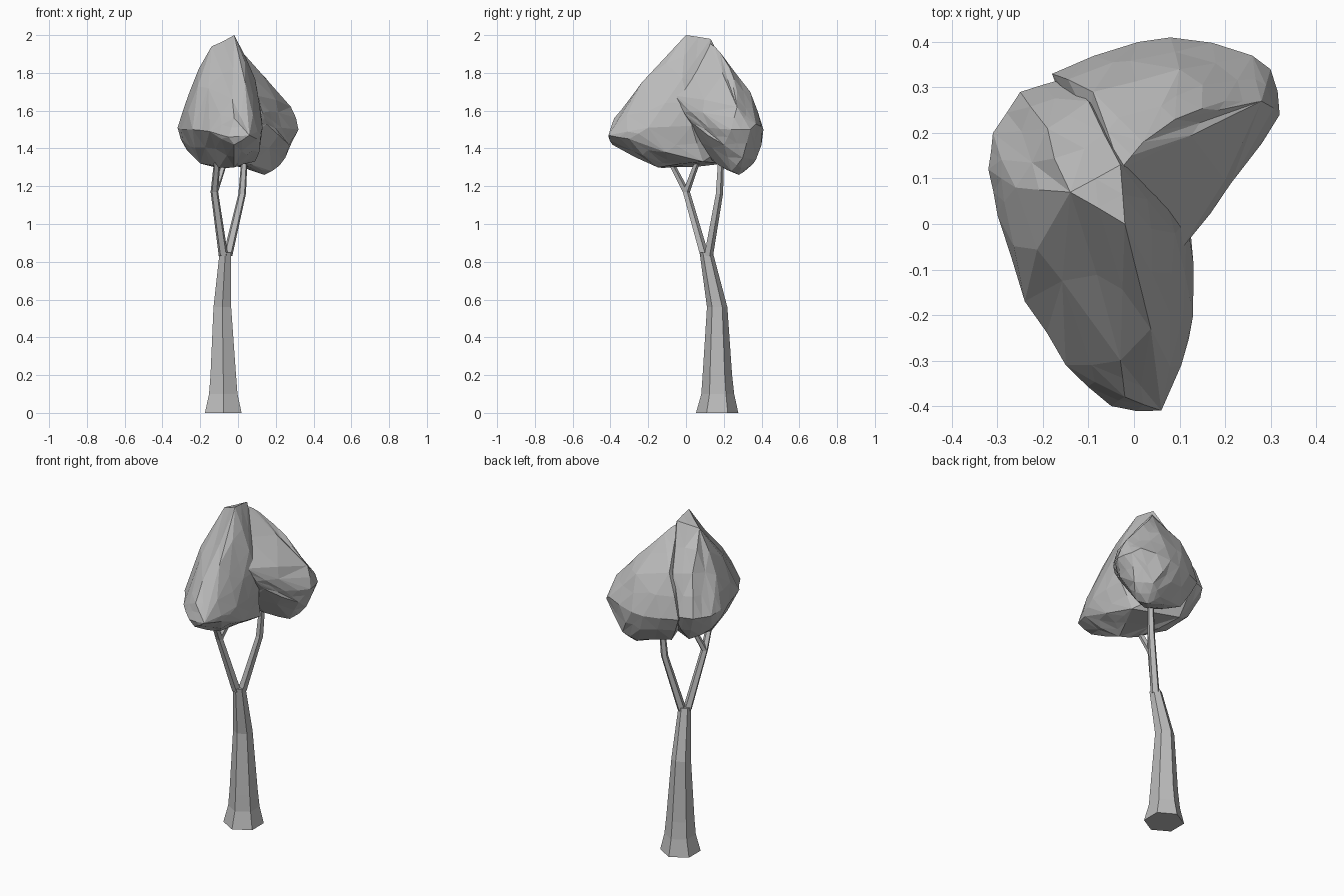
import bpy
import bmesh
import random
from math import cos, sin, pi
from mathutils import Vector

random.seed(4)
cube = bpy.data.objects.get("Cube")
if cube:
    bpy.data.objects.remove(cube)

# One plain grey for the whole tree
grey = bpy.data.materials.new("plain grey")
grey.use_nodes = True
colour = (0.5, 0.5, 0.5, 1)
grey.diffuse_color = colour
grey.node_tree.nodes["Principled BSDF"].inputs["Base Color"].default_value = colour


def make_object(name, bm):
    """Turn a bmesh into a flat-shaded object."""
    bmesh.ops.recalc_face_normals(bm, faces=bm.faces)
    mesh = bpy.data.meshes.new(name)
    bm.to_mesh(mesh)
    bm.free()
    mesh.materials.append(grey)
    obj = bpy.data.objects.new(name, mesh)
    bpy.context.collection.objects.link(obj)
    return obj


def tapered_limb(name, stations, sides):
    """Loft level rings through stations of (x, y, z, radius)."""
    bm = bmesh.new()
    rings = []
    for x, y, z, radius in stations:
        ring = []
        for i in range(sides):
            angle = 2 * pi * i / sides + pi / 2
            ring.append(bm.verts.new((x + radius * cos(angle), y + radius * sin(angle), z)))
        rings.append(ring)
    for low, high in zip(rings, rings[1:]):
        for i in range(sides):
            j = (i + 1) % sides
            bm.faces.new((low[i], low[j], high[j], high[i]))
    bm.faces.new(rings[0][::-1])
    bm.faces.new(rings[-1])
    return make_object(name, bm)


def leafy_mass(name, points_cm):
    """Wrap a hull round points, then break it into small, slightly rounded facets."""
    bm = bmesh.new()
    for point in points_cm:
        bm.verts.new(Vector(point) / 100)
    hull = bmesh.ops.convex_hull(bm, input=bm.verts)
    loose = [v for v in hull["geom_interior"] if isinstance(v, bmesh.types.BMVert)]
    bmesh.ops.delete(bm, geom=loose, context="VERTS")
    bmesh.ops.triangulate(bm, faces=bm.faces)
    bm.normal_update()
    corners = set(bm.verts)
    # Split only the longer edges, moving each new point a little in or out
    long_edges = [e for e in bm.edges if e.calc_length() > 0.08]
    bulge = {}
    for edge in long_edges:
        normal = (edge.verts[0].normal + edge.verts[1].normal).normalized()
        middle = (edge.verts[0].co + edge.verts[1].co) / 2
        bulge[middle.to_tuple(4)] = normal * edge.calc_length() * random.uniform(-0.03, 0.06)
    bmesh.ops.subdivide_edges(bm, edges=long_edges, cuts=1)
    for vert in bm.verts:
        if vert not in corners:
            vert.co += bulge.get(vert.co.to_tuple(4), Vector())
    bmesh.ops.triangulate(bm, faces=bm.faces)
    return make_object(name, bm)


# Trunk with a flared foot and a bend
tapered_limb("trunk", [
    (-0.078, 0.165, 0, 0.112),
    (-0.078, 0.168, 0.1, 0.087),
    (-0.078, 0.166, 0.2, 0.078),
    (-0.083, 0.165, 0.56, 0.054),
    (-0.067, 0.107, 0.85, 0.035),
], 6)

# Branches: a forked one to the front, a single one to the back
fork = (-0.125, 0, 1.17, 0.021)
tapered_limb("front_branch", [(-0.077, 0.097, 0.83, 0.026), fork], 5)
tapered_limb("front_fork", [fork, (-0.108, -0.1, 1.36, 0.017)], 5)
tapered_limb("inner_fork", [fork, (-0.06, 0.07, 1.36, 0.015)], 5)
tapered_limb("back_branch", [
    (-0.055, 0.117, 0.83, 0.026),
    (0.022, 0.175, 1.16, 0.021),
    (0.035, 0.185, 1.36, 0.017),
], 5)

# Main mass of the crown, in centimetres
crown = leafy_mass("crown", [
    # peak and front ridge
    (-2, 0, 200), (-3, 13, 198), (-14, 7, 194), (1, -7, 189),
    (1, -14, 179), (-3, -30, 166), (-2, -38, 156), (9, -2, 177), (8, -20, 168),
    # widest outline
    (6, -41, 147), (-5, -40, 146), (-15, -31, 149), (-24, -17, 150),
    (-30, 2, 150), (-32, 12, 151), (-31, 20, 150), (-25, 29, 150),
    (-15, 32, 150), (12, 3, 152), (13, -20, 151), (10, -30, 145),
    # shoulders
    (-26, 8, 169), (-19, 21, 173), (-10, 27, 173),
    # underside
    (-2, -39, 142), (-3, -26, 136), (-2, -15, 130), (-10, -9, 130),
    (-20, 4, 132), (5, -10, 134), (-16, 20, 132), (9, 9, 133),
    (-27, 14, 139),
])

# Back mass reaching out to one side
back_mass = leafy_mass("crown_back", [
    # falling ridge
    (-3, 12, 196), (2, 18, 191), (9, 23, 183), (20, 27, 170),
    (28, 27, 162), (10, 34, 170), (-9, 29, 174),
    # widest outline
    (32, 24, 150), (30, 34, 150), (26, 37, 153), (8, 41, 150),
    (1, 40, 149), (-18, 33, 149), (23, 12, 151), (15, 4, 153),
    # side web towards the front
    (10, -6, 168), (13, -1, 159),
    # underside
    (14, 28, 126), (18, 24, 128), (9, 33, 130), (25, 30, 135),
    (27, 20, 142), (7, 20, 130), (17, 37, 134), (-10, 28, 133),
    # root inside the main mass
    (-12, 14, 150), (-5, 10, 137),
])

# Merge both masses into one crown
union = crown.modifiers.new("union", "BOOLEAN")
union.operation = "UNION"
union.solver = "EXACT"
union.object = back_mass
bpy.context.view_layer.objects.active = crown
bpy.ops.object.modifier_apply(modifier=union.name)
bpy.data.objects.remove(back_mass)
